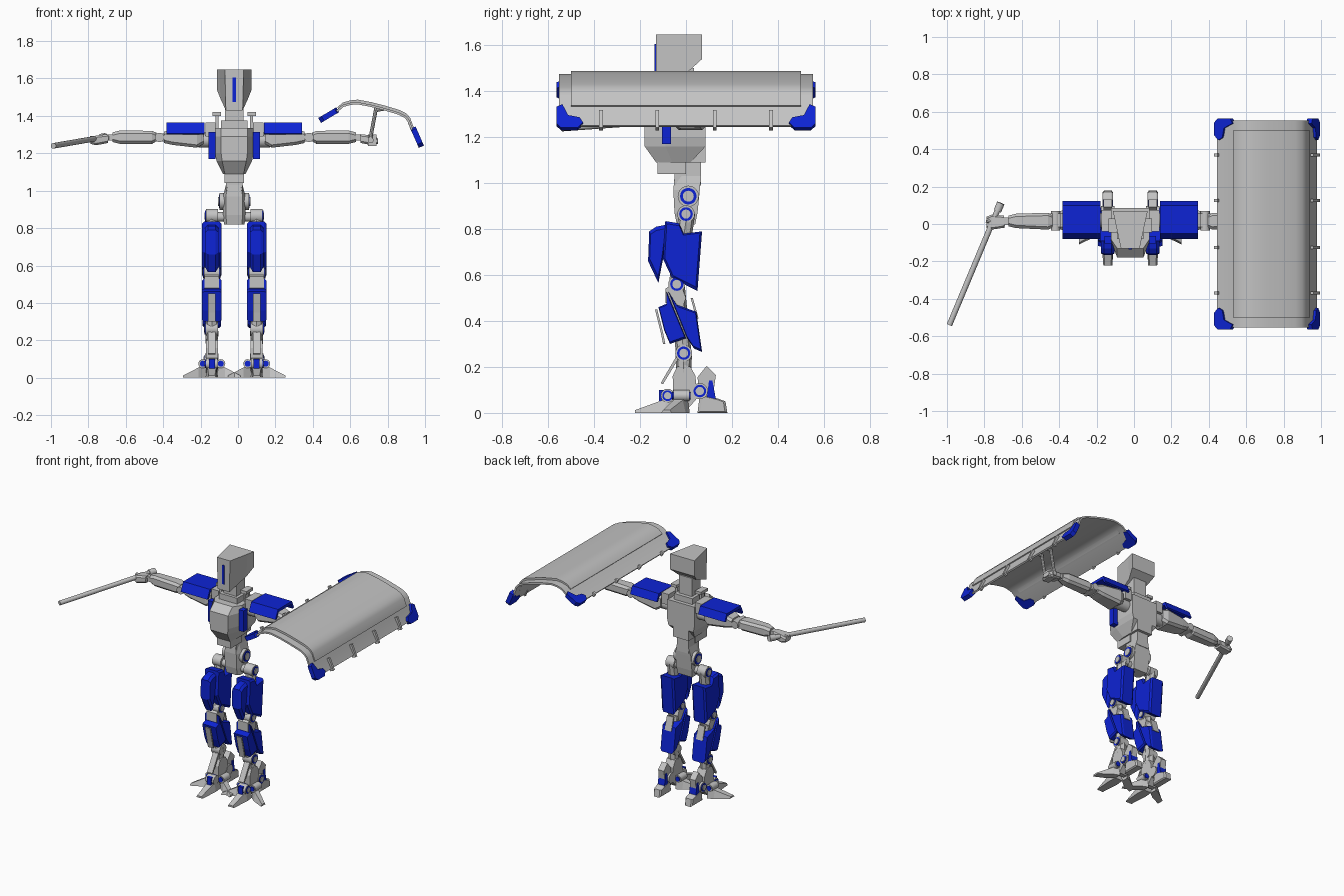
import bpy, bmesh, math
from mathutils import Vector

if "Cube" in bpy.data.objects:
    bpy.data.objects.remove(bpy.data.objects["Cube"])

CX = -0.02  # body symmetry plane


def material(name, col):
    m = bpy.data.materials.new(name)
    m.diffuse_color = (*col, 1)
    m.use_nodes = True
    m.node_tree.nodes["Principled BSDF"].inputs["Base Color"].default_value = m.diffuse_color
    return m


GRAY = material("light_gray", (0.55, 0.55, 0.55))
BLUE = material("deep_blue", (0.004, 0.017, 0.66))


def finish(name, bm, mat):
    bmesh.ops.recalc_face_normals(bm, faces=bm.faces)
    me = bpy.data.meshes.new(name)
    bm.to_mesh(me)
    bm.free()
    me.materials.append(mat)
    ob = bpy.data.objects.new(name, me)
    bpy.context.collection.objects.link(ob)
    return ob


def loft(name, rings, mat):
    """Skin a stack of equal-length closed rings and cap both ends."""
    bm = bmesh.new()
    vs = [[bm.verts.new(p) for p in r] for r in rings]
    n = len(vs[0])
    for a, b in zip(vs, vs[1:]):
        for i in range(n):
            bm.faces.new((a[i], a[(i + 1) % n], b[(i + 1) % n], b[i]))
    bm.faces.new(vs[0])
    bm.faces.new(vs[-1])
    return finish(name, bm, mat)


def prism(name, yz, x0, x1, mat, chamfer=0.0, k=0.82):
    """Side profile extruded along x, with optional chamfered ends."""
    cy = sum(p[0] for p in yz) / len(yz)
    cz = sum(p[1] for p in yz) / len(yz)
    full = lambda x: [(x, y, z) for y, z in yz]
    small = lambda x: [(x, cy + (y - cy) * k, cz + (z - cz) * k) for y, z in yz]
    if not chamfer:
        return loft(name, [full(x0), full(x1)], mat)
    c = math.copysign(chamfer, x1 - x0)
    return loft(name, [small(x0), full(x0 + c), full(x1 - c), small(x1)], mat)


def box(name, x, y, z, mat):
    return prism(name, [(y[0], z[0]), (y[1], z[0]), (y[1], z[1]), (y[0], z[1])], x[0], x[1], mat)


def rod(name, a, b, r, mat, n=20, r2=None):
    a, b = Vector(a), Vector(b)
    q = (b - a).to_track_quat('Z', 'Y')
    ring = lambda p, rr: [p + q @ Vector((rr * math.cos(t * math.tau / n), rr * math.sin(t * math.tau / n), 0))
                          for t in range(n)]
    ob = loft(name, [ring(a, r), ring(b, r if r2 is None else r2)], mat)
    for f in ob.data.polygons:
        f.use_smooth = len(f.vertices) == 4 and n > 8
    return ob


def joint(name, x0, x1, y, z, r):
    """Round pivot along x with a blue ring and gray hub on the x1 end."""
    d = math.copysign(0.004, x1 - x0)
    rod(name, (x0, y, z), (x1, y, z), r, GRAY)
    rod(name + "_ring", (x1 - d, y, z), (x1 + d, y, z), r * 0.78, BLUE)
    rod(name + "_hub", (x1 - d, y, z), (x1 + 2 * d, y, z), r * 0.52, GRAY)


def section(x, y, z, c=0.015):
    """Chamfered rectangle at a given x."""
    (a, b), (e, f) = y, z
    return [(x, a + c, e), (x, b - c, e), (x, b, e + c), (x, b, f - c),
            (x, b - c, f), (x, a + c, f), (x, a, f - c), (x, a, e + c)]


def plan(z, yb, yf, wb, wf, ym):
    """Six-sided horizontal ring: wide back, narrower front."""
    return [(CX - wb, yb, z), (CX + wb, yb, z), (CX + wb, ym, z),
            (CX + wf, yf, z), (CX - wf, yf, z), (CX - wb, ym, z)]


# Torso, collar and neck
loft("torso", [plan(1.09, .02, -.13, .06, .05, -.06), plan(1.16, .085, -.18, .095, .065, -.09),
               plan(1.20, .085, -.18, .104, .07, -.09), plan(1.29, .085, -.18, .104, .07, -.09),
               plan(1.335, .085, -.13, .104, .07, -.08)], GRAY)
prism("torso_back", [(-.02, 1.09), (.085, 1.09), (.085, 1.2), (-.02, 1.2)], CX - .06, CX + .06, GRAY)
box("collar", (CX - .07, CX + .07), (-.08, .06), (1.33, 1.375), GRAY)
box("neck", (CX - .05, CX + .05), (-.06, .035), (1.37, 1.5), GRAY)

# Head: narrow front, wide back, underside rising to the rear
HW = lambda y: .05 + .043 * (y + .13) / .2
loft("head", [[(CX + sx * HW(y) * (t if z < 1.5 else 1), y, z) for sx, y, z in
               ((-1, -.13, zf), (1, -.13, zf), (1, .015, zm), (1, .07, zb), (-1, .07, zb), (-1, .015, zm))]
              for t, zf, zm, zb in ((.9, 1.43, 1.49, 1.54), (1, 1.647, 1.647, 1.647))], GRAY)
box("visor", (CX - .009, CX + .009), (-.136, -.12), (1.475, 1.605), BLUE)

# Waist and pelvis
box("waist", (CX - .052, CX + .052), (-.125, .0), (1.04, 1.1), GRAY)
box("abdomen", (CX - .045, CX + .045), (-.05, .065), (.99, 1.1), GRAY)
loft("pelvis", [plan(.82, .04, -.04, .055, .04, -.02), plan(.87, .05, -.05, .06, .045, -.02),
                plan(.97, .06, -.055, .06, .045, -.02), plan(1.03, .065, -.05, .045, .035, -.02)], GRAY)

for s, side in ((-1, "left"), (1, "right")):
    X = lambda d: CX + s * d
    nm = lambda n: side + "_" + n

    # Torso vents and shoulder-top posts
    box(nm("chest_vent"), (X(.1), X(.137)), (-.105, -.065), (1.17, 1.315), BLUE)
    box(nm("collar_post"), (X(.085), X(.1)), (-.03, 0), (1.33, 1.405), GRAY)
    box(nm("collar_cap"), (X(.07), X(.115)), (-.045, .03), (1.4, 1.42), GRAY)
    box(nm("shoulder_block"), (X(.1), X(.155)), (-.04, .075), (1.29, 1.365), GRAY)
    rod(nm("shoulder_axle"), (X(.09), .02, 1.27), (X(.19), .02, 1.27), .04, GRAY)

    # Arm: upper arm, bent pad, elbow, forearm, wrist and hand
    loft(nm("upper_arm"), [section(X(.165), (-.03, .07), (1.25, 1.33)), section(X(.2), (-.045, .085), (1.23, 1.34)),
                           section(X(.33), (-.035, .075), (1.245, 1.33)),
                           section(X(.375), (-.03, .07), (1.255, 1.315))], GRAY)
    prism(nm("shoulder_pad"), [(-.08, 1.305), (-.052, 1.365), (.1, 1.365), (.122, 1.315), (.108, 1.31),
                               (.092, 1.345), (-.044, 1.345), (-.066, 1.3)], X(.158), X(.362), BLUE)
    box(nm("elbow"), (X(.36), X(.43)), (-.015, .055), (1.262, 1.305), GRAY)
    rod(nm("elbow_pin"), (X(.4), -.035, 1.285), (X(.4), .07, 1.285), .025, GRAY)
    loft(nm("forearm"), [section(X(.415), (-.02, .05), (1.265, 1.31)), section(X(.44), (-.03, .06), (1.25, 1.32)),
                         section(X(.61), (-.022, .055), (1.25, 1.322)),
                         section(X(.65), (-.012, .045), (1.26, 1.312))], GRAY)
    box(nm("wrist"), (X(.64), X(.69)), (-.005, .035), (1.268, 1.3), GRAY)
    loft(nm("hand"), [section(X(.675), (-.02, .045), (1.255, 1.302), .01),
                      section(X(.74), (-.03, .05), (1.243, 1.295), .01),
                      section(X(.768), (-.02, .04), (1.25, 1.28), .01)], GRAY)

    # Hip and thigh
    joint(nm("waist_joint"), X(.05), X(.078), .01, .943, .046)
    rod(nm("hip_axle"), (X(.05), 0, .86), (X(.1), 0, .86), .025, GRAY)
    joint(nm("hip_joint"), X(.088), X(.152), 0, .865, .038)
    rod(nm("thigh_bone"), (X(.12), .005, .87), (X(.12), -.04, .56), .035, GRAY, 8)
    prism(nm("thigh_armor"), [(-.09, .835), (-.03, .825), (-.01, .78), (.07, .79), (.05, .53), (-.06, .585), (-.1, .67)],
          X(.068), X(.172), BLUE, .012, .9)
    prism(nm("thigh_front_plate"), [(-.13, .81), (-.16, .79), (-.165, .66), (-.12, .565), (-.1, .67), (-.08, .82)],
          X(.084), X(.156), BLUE, .015)

    # Knee and shin
    joint(nm("knee"), X(.08), X(.163), -.04, .56, .037)
    joint(nm("knee_inner"), X(.16), X(.078), -.04, .56, .036)
    prism(nm("knee_cover"), [(-.09, .54), (-.03, .58), (0, .5), (-.02, .44), (-.09, .48)], X(.082), X(.158), GRAY)
    rod(nm("shin_bone"), (X(.12), -.04, .56), (X(.12), -.01, .26), .034, GRAY, 8)
    prism(nm("shin_armor"), [(-.12, .46), (-.085, .475), (-.085, .53), (.0, .325), (-.07, .3), (-.095, .36)],
          X(.068), X(.172), BLUE, .01, .92)
    prism(nm("calf_armor"), [(-.078, .53), (-.04, .47), (.045, .44), (.07, .265), (.035, .28), (.005, .325)],
          X(.07), X(.17), BLUE, .012, .9)
    prism(nm("shin_strip"), [(-.135, .45), (-.125, .45), (-.1, .35), (-.09, .3), (-.1, .3), (-.11, .35)],
          X(.1), X(.14), GRAY)
    prism(nm("calf_strip"), [(.02, .5), (.03, .5), (.055, .41), (.045, .41)], X(.095), X(.145), GRAY)

    # Ankle and foot core
    joint(nm("ankle"), X(.088), X(.154), -.01, .26, .037)
    prism(nm("ankle_plate"), [(-.04, .25), (-.03, .24), (-.1, .125), (-.11, .13)], X(.1), X(.14), GRAY)
    rod(nm("ankle_post"), (X(.12), -.01, .25), (X(.12), -.01, .1), .036, GRAY, 8, .028)
    prism(nm("foot_core"), [(-.055, .06), (-.02, .02), (.01, .02), (.045, .06), (.042, .16), (.02, .2),
                            (-.01, .21), (-.04, .2), (-.058, .16)], X(.088), X(.152), GRAY)

    # Front toe and heel with their pivots
    joint(nm("toe_joint"), X(.09), X(.152), -.08, .075, .03)
    joint(nm("heel_joint"), X(.085), X(.156), .06, .095, .035)
    loft(nm("front_toe"), [[(X(.12 + a * w), y, z) for a, z in ((-1, 0), (1, 0), (.7, h), (-.7, h))]
                           for y, w, h in ((-.03, .028, .07), (-.09, .034, .06), (-.222, .024, .012))], GRAY)
    prism(nm("heel"), [(.05, 0), (.18, 0), (.172, .05), (.14, .062), (.06, .08)], X(.092), X(.148), GRAY, .008)
    prism(nm("heel_guard"), [(.05, .155), (.09, .205), (.13, .165), (.115, .06), (.06, .06)], X(.098), X(.142), GRAY)
    prism(nm("heel_inset"), [(.09, .06), (.13, .06), (.115, .14), (.1, .14)], X(.094), X(.146), BLUE)
    box(nm("toe_inset"), (X(.104), X(.136)), (-.118, -.06), (.05, .1), BLUE)

    # Splayed side toes
    for t, tag in ((-1, "inner"), (1, "outer")):
        loft(nm(tag + "_toe"), [[(X(.12 + t * d), y + a * w, z) for a, z in ((-1, 0), (1, 0), (.6, h), (-.6, h))]
                                for d, y, w, h in ((.03, -.01, .026, .09), (.07, -.035, .034, .055),
                                                   (.153, -.085, .024, .012))], GRAY)
        rod(nm(tag + "_toe_pivot"), (X(.12 + t * .048), -.055, .075), (X(.12 + t * .048), .015, .075), .024, GRAY)
        rod(nm(tag + "_toe_ring"), (X(.12 + t * .048), -.06, .075), (X(.12 + t * .048), .02, .075), .016, BLUE)

# Baton held in the left hand
rod("baton", (-.987, -.54, 1.24), (-.725, .085, 1.285), .015, GRAY, 12)
rod("baton_pommel", (-.73, .07, 1.284), (-.712, .112, 1.287), .021, GRAY, 12)
rod("baton_guard", (-.79, .02, 1.28), (-.69, -.01, 1.28), .012, GRAY, 8)


# Curved shield
def sheet(name, xz, y0, y1, thick):
    """Bent panel: x-z line thickened downward, extruded along y."""
    down = []
    for i, p in enumerate(xz):
        a, b = xz[max(i - 1, 0)], xz[min(i + 1, len(xz) - 1)]
        t = Vector((b[0] - a[0], b[1] - a[1])).normalized()
        down.append((p[0] + t.y * thick, p[1] - t.x * thick))
    loop = list(xz) + down[::-1]
    ob = loft(name, [[(x, y, z) for x, z in loop] for y in (y0, y1)], GRAY)
    bpy.ops.object.select_all(action='DESELECT')
    ob.select_set(True)
    bpy.context.view_layer.objects.active = ob
    bpy.ops.object.shade_smooth_by_angle(angle=math.radians(32))


CURVE = [(.53, 1.445), (.56, 1.471), (.6, 1.483), (.64, 1.487), (.715, 1.473), (.785, 1.455),
         (.865, 1.431), (.9, 1.413), (.92, 1.39), (.94, 1.337)]
sheet("shield_panel", CURVE, -.5, .5, .02)
sheet("shield_base", [(.445, 1.382)] + [(x - .003, z - .013) for x, z in CURVE] + [(.978, 1.25)], -.553, .553, .012)

# Shield corner claws and edge ribs, laid along each sloping border
CLAW = [(0, .02), (.02, 0), (.1, 0), (.112, .025), (.06, .05), (.05, .1), (.025, .115), (0, .09)]
for edge, tip, inner in (("inner", (.434, 1.38), (.53, 1.437)), ("outer", (.985, 1.237), (.94, 1.34))):
    o = Vector((tip[0], 0, tip[1]))
    u = (Vector((inner[0], 0, inner[1])) - o).normalized()
    n = Vector((-u.z, 0, u.x)) if u.x > 0 else Vector((u.z, 0, -u.x))
    for s in (-1, 1):
        loft("shield_claw_" + edge, [[o + u * a + n * h + Vector((0, s * (.563 - b), 0)) for a, b in CLAW]
                                     for h in (-.02, .01)], BLUE)
        for y in (.125, .37):
            length = .085 if edge == "outer" else .02
            loft("shield_rib_" + edge, [[o + u * a + n * h + Vector((0, s * y + w, 0)) for a, w in
                                         ((0, -.008), (length, -.008), (length, .008), (0, .008))]
                                        for h in (-.018, .01)], GRAY)

# Shield grip: two struts from the fist to the underside
for y in (-.045, .045):
    rod("grip_strut", (.705, y, 1.265), (.74, y, 1.45), .01, GRAY, 8)
    rod("grip_brace", (.735, y, 1.43), (.79, y, 1.44), .01, GRAY, 8)
rod("grip_bar", (.71, -.055, 1.27), (.71, .055, 1.27), .016, GRAY, 8)
box("grip_fist", (.695, .74), (-.03, .04), (1.24, 1.3), GRAY)
